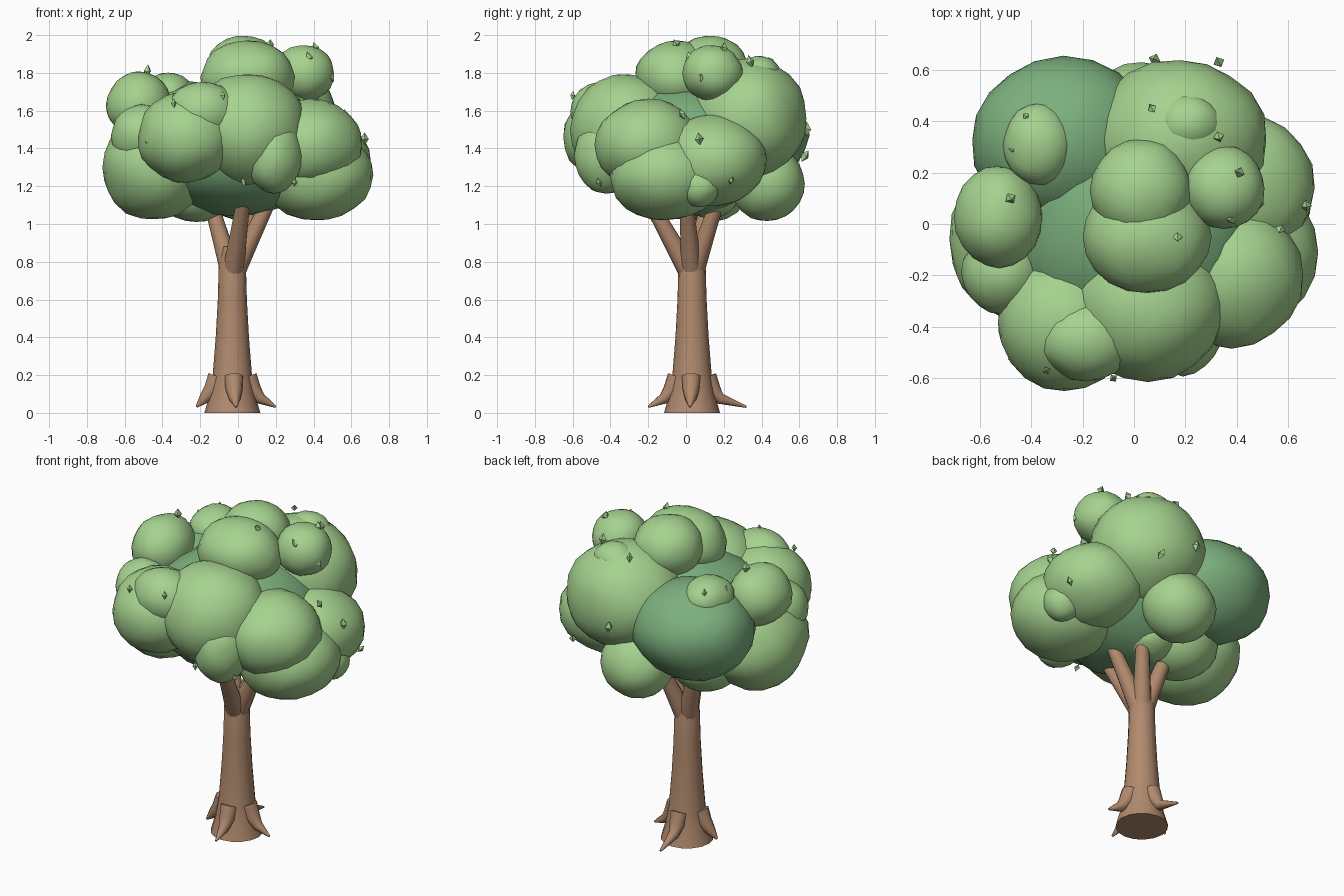
import bpy, bmesh, math, random
from mathutils import Vector, Matrix, noise

cube = bpy.data.objects.get("Cube")
if cube:
    bpy.data.objects.remove(cube, do_unlink=True)
random.seed(4)


def material(name, rgb):
    m = bpy.data.materials.new(name)
    m.use_nodes = True
    m.diffuse_color = (*rgb, 1)
    m.node_tree.nodes["Principled BSDF"].inputs["Base Color"].default_value = (*rgb, 1)
    return m


LIGHT = material("light_leaf_green", (0.38, 0.65, 0.275))
DARK = material("dark_leaf_green", (0.20, 0.43, 0.205))
BARK = material("bark_brown", (0.44, 0.255, 0.155))


def finish(bm, name, mat, smooth=True):
    mesh = bpy.data.meshes.new(name)
    bmesh.ops.recalc_face_normals(bm, faces=bm.faces)
    bm.to_mesh(mesh)
    bm.free()
    obj = bpy.data.objects.new(name, mesh)
    bpy.context.collection.objects.link(obj)
    mesh.materials.append(mat)
    if smooth:
        bpy.ops.object.select_all(action='DESELECT')
        obj.select_set(True)
        bpy.context.view_layer.objects.active = obj
        bpy.ops.object.shade_smooth_by_angle(angle=math.radians(40))


def clump(name, centre, radii, mat=LIGHT):
    """Slightly lumpy ellipsoid of foliage."""
    bm = bmesh.new()
    bmesh.ops.create_icosphere(bm, subdivisions=3, radius=1)
    for v in bm.verts:
        v.co *= 1 + 0.05 * noise.noise(v.co * 1.6 + Vector(centre) * 9)
        v.co = Vector(centre) + Vector(a * b for a, b in zip(v.co, radii))
    finish(bm, name, mat)


def tube(name, path, sides=16):
    """Tapered tube through (point, radius) stations, capped at both ends."""
    bm = bmesh.new()
    rings = []
    pts = [Vector(p) for p, r in path]
    for i, (p, r) in enumerate(path):
        d = pts[min(i + 1, len(pts) - 1)] - pts[max(i - 1, 0)]
        rot = Vector((0, 0, 1)).rotation_difference(d.normalized())
        ring = []
        for k in range(sides):
            a = math.tau * k / sides
            ring.append(bm.verts.new(pts[i] + rot @ Vector((r * math.cos(a), r * math.sin(a), 0))))
        rings.append(ring)
    for lo, hi in zip(rings, rings[1:]):
        for k in range(sides):
            n = (k + 1) % sides
            bm.faces.new((lo[k], lo[n], hi[n], hi[k]))
    bm.faces.new(rings[0][::-1])
    bm.faces.new(rings[-1])
    finish(bm, name, BARK)


# Trunk
BX, BY = -0.03, 0.032
profile = [(0, 0.148), (0.1, 0.12), (0.2, 0.104), (0.4, 0.088), (0.6, 0.077), (0.78, 0.072), (0.88, 0.05)]
tube("trunk", [((BX, BY, z), r) for z, r in profile])

# Branches spreading into the crown
for i, (x, y) in enumerate([(0.03, -0.2), (0.17, 0.0), (0.08, 0.17), (-0.15, 0.12)]):
    base, tip = Vector((BX, BY, 0.72)), Vector((x, y, 1.13))
    tube(f"branch_{i + 1}", [(base, 0.058), (base.lerp(tip, 0.5), 0.046), (tip, 0.036)], 12)

# Roots flaring from the foot of the trunk
for i, (x, y) in enumerate([(0.2, 0.02), (-0.05, 0.32), (-0.22, 0.01), (-0.01, -0.2)]):
    out = Vector((x - BX, y - BY, 0))
    foot = Vector((BX, BY, 0))
    d = out.normalized()
    tube(f"root_{i + 1}", [
        (foot + d * 0.08 + Vector((0, 0, 0.19)), 0.052),
        (foot + d * 0.11 + Vector((0, 0, 0.12)), 0.045),
        (foot + d * 0.15 + Vector((0, 0, 0.075)), 0.03),
        (foot + out + Vector((0, 0, 0.032)), 0.006)], 10)

# Dark inner foliage
clump("crown_core", (0, 0, 1.4), (0.5, 0.46, 0.36), DARK)
clump("crown_back_right", (-0.275, 0.325, 1.47), (0.36, 0.32, 0.285), DARK)

# Light outer foliage
clump("clump_front", (0.055, -0.31, 1.5), (0.31, 0.3, 0.3))
clump("clump_front_right", (-0.27, -0.38, 1.46), (0.26, 0.27, 0.24))
clump("clump_front_right_bump", (-0.185, -0.45, 1.59), (0.19, 0.16, 0.165))
clump("clump_front_low", (0.19, -0.42, 1.36), (0.15, 0.17, 0.2))
clump("clump_left_front_high", (0.38, -0.2, 1.42), (0.28, 0.28, 0.24))
clump("clump_left_front_low", (0.415, -0.11, 1.26), (0.3, 0.3, 0.245))
clump("clump_left_low_bump", (0.58, 0.07, 1.2), (0.11, 0.11, 0.11))
clump("clump_left_back", (0.42, 0.14, 1.335), (0.28, 0.29, 0.24))
clump("clump_right_low", (-0.44, -0.06, 1.3), (0.28, 0.32, 0.28))
clump("clump_right_bump", (-0.51, -0.19, 1.47), (0.16, 0.16, 0.16))
clump("clump_right_high", (-0.525, 0.03, 1.63), (0.172, 0.2, 0.18))
clump("clump_back_left", (0.18, 0.33, 1.56), (0.34, 0.31, 0.32))
clump("clump_back_low", (0.03, 0.43, 1.215), (0.21, 0.2, 0.2))
clump("clump_under_right", (-0.22, 0.12, 1.2), (0.22, 0.22, 0.19))
clump("clump_under_back", (0.0, 0.13, 1.15), (0.15, 0.15, 0.12))
clump("clump_top_front", (0.05, -0.05, 1.78), (0.25, 0.22, 0.19))
clump("clump_top_back", (0.03, 0.13, 1.82), (0.2, 0.2, 0.18))
clump("clump_top_left", (0.35, 0.14, 1.8), (0.16, 0.16, 0.15))
clump("clump_top_bump", (0.21, 0.39, 1.79), (0.13, 0.11, 0.1))
clump("clump_back_right_bump", (-0.37, 0.31, 1.68), (0.14, 0.16, 0.12))

# Loose leaves: stretched octahedra scattered over the crown
leaves = [(-0.08, -0.6, 1.68), (-0.34, -0.57, 1.64), (-0.47, -0.52, 1.44), (0.3, -0.46, 1.22),
          (0.03, -0.46, 1.22), (0.38, 0.02, 1.88), (0.41, 0.2, 1.93), (0.49, 0.08, 1.78),
          (-0.48, 0.1, 1.81), (0.17, -0.05, 1.95), (0.07, 0.45, 1.86), (0.33, 0.34, 1.86),
          (0.33, 0.63, 1.36), (0.67, 0.07, 1.45), (0.57, -0.02, 1.58), (0.67, 0.24, 1.23),
          (-0.42, 0.42, 1.76), (-0.47, 0.29, 1.74), (0.08, 0.64, 1.5)]
bm = bmesh.new()
for p in leaves:
    size = random.uniform(0.7, 1.2)
    spin = Matrix.Rotation(random.uniform(0, math.tau), 4, 'Z') @ Matrix.Rotation(random.uniform(-0.8, 0.8), 4, 'X')
    for flip in (0, math.pi):
        bmesh.ops.create_cone(bm, cap_ends=False, segments=4, radius1=0.02 * size, radius2=0,
                              depth=0.032 * size,
                              matrix=Matrix.Translation(p) @ spin
                              @ Matrix.Rotation(flip, 4, 'X')
                              @ Matrix.Translation((0, 0, 0.016 * size)))
bmesh.ops.remove_doubles(bm, verts=bm.verts, dist=0.0005)
finish(bm, "loose_leaves", LIGHT, smooth=False)
